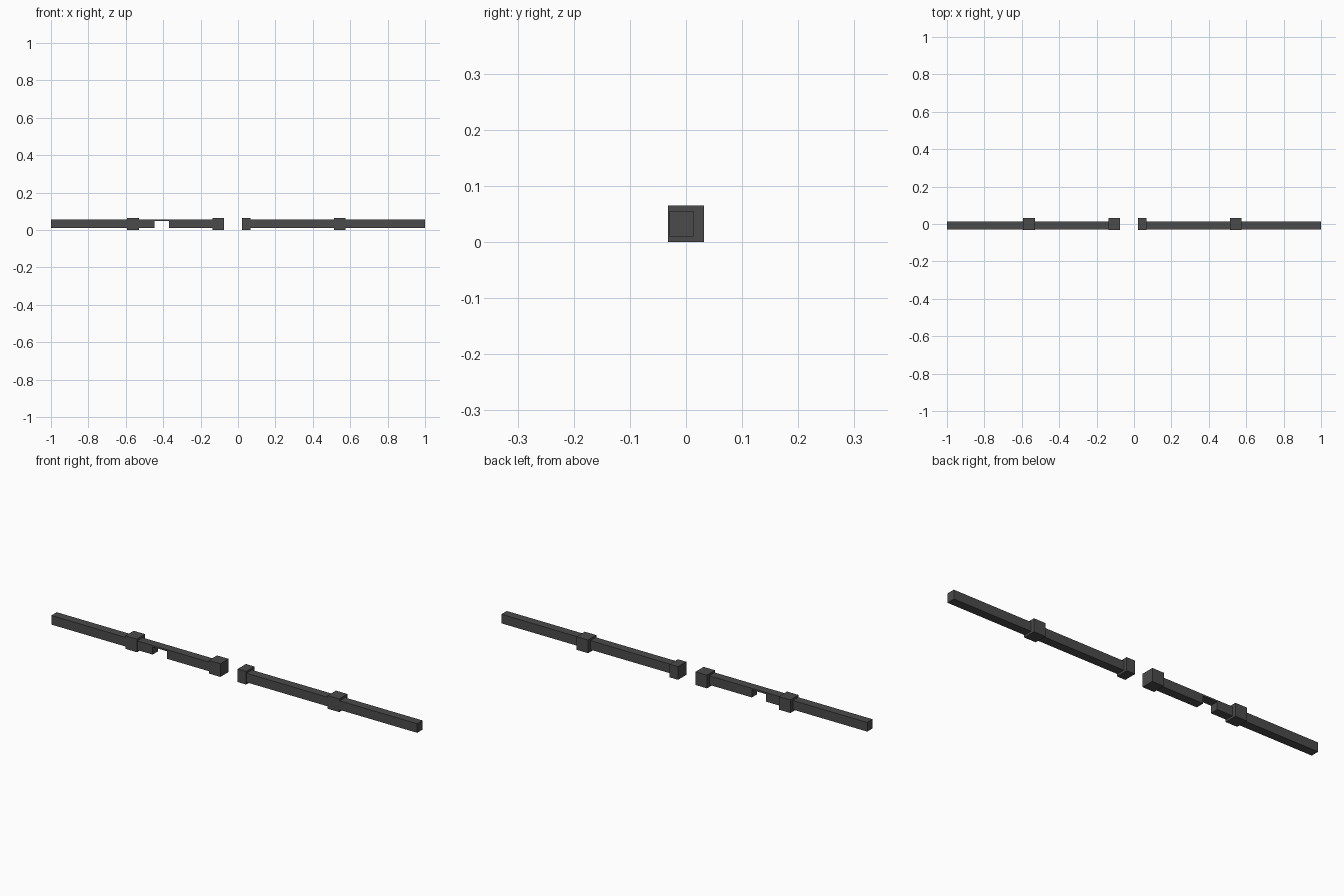
import bpy

if "Cube" in bpy.data.objects:
    bpy.data.objects.remove(bpy.data.objects["Cube"])

mat = bpy.data.materials.new("dark_grey")
mat.diffuse_color = (0.07, 0.07, 0.07, 1)
mat.use_nodes = True
mat.node_tree.nodes["Principled BSDF"].inputs["Base Color"].default_value = mat.diffuse_color


def box(name, x, y, z):
    """Box from (min, max) ranges on each axis."""
    bpy.ops.mesh.primitive_cube_add(size=1)
    ob = bpy.context.object
    ob.name = name
    ob.location = [(a + b) / 2 for a, b in (x, y, z)]
    ob.scale = [b - a for a, b in (x, y, z)]
    bpy.ops.object.transform_apply(location=True, rotation=False, scale=True)
    ob.data.materials.append(mat)
    return ob


BAR_Y, BAR_Z = (-0.029, 0.013), (0.01, 0.055)
NOTCH = (-0.446, -0.369)

# Rails: right one whole, left one split by an underside notch
box("right_rail", (0.05, 1.0), BAR_Y, BAR_Z)
box("left_rail_outer", (-1.0, NOTCH[0]), BAR_Y, BAR_Z)
box("left_rail_inner", (NOTCH[1], -0.1), BAR_Y, BAR_Z)

# Thin strip bridging the notch at the top
box("notch_bridge", NOTCH, BAR_Y, (0.047, 0.055))

# Square brackets around the rails
for name, x in (("left_outer_bracket", (-0.593, -0.53)),
                ("left_inner_bracket", (-0.137, -0.074)),
                ("right_inner_bracket", (0.021, 0.067)),
                ("right_outer_bracket", (0.513, 0.576))):
    box(name, x, (-0.032, 0.032), (0.0, 0.065))
